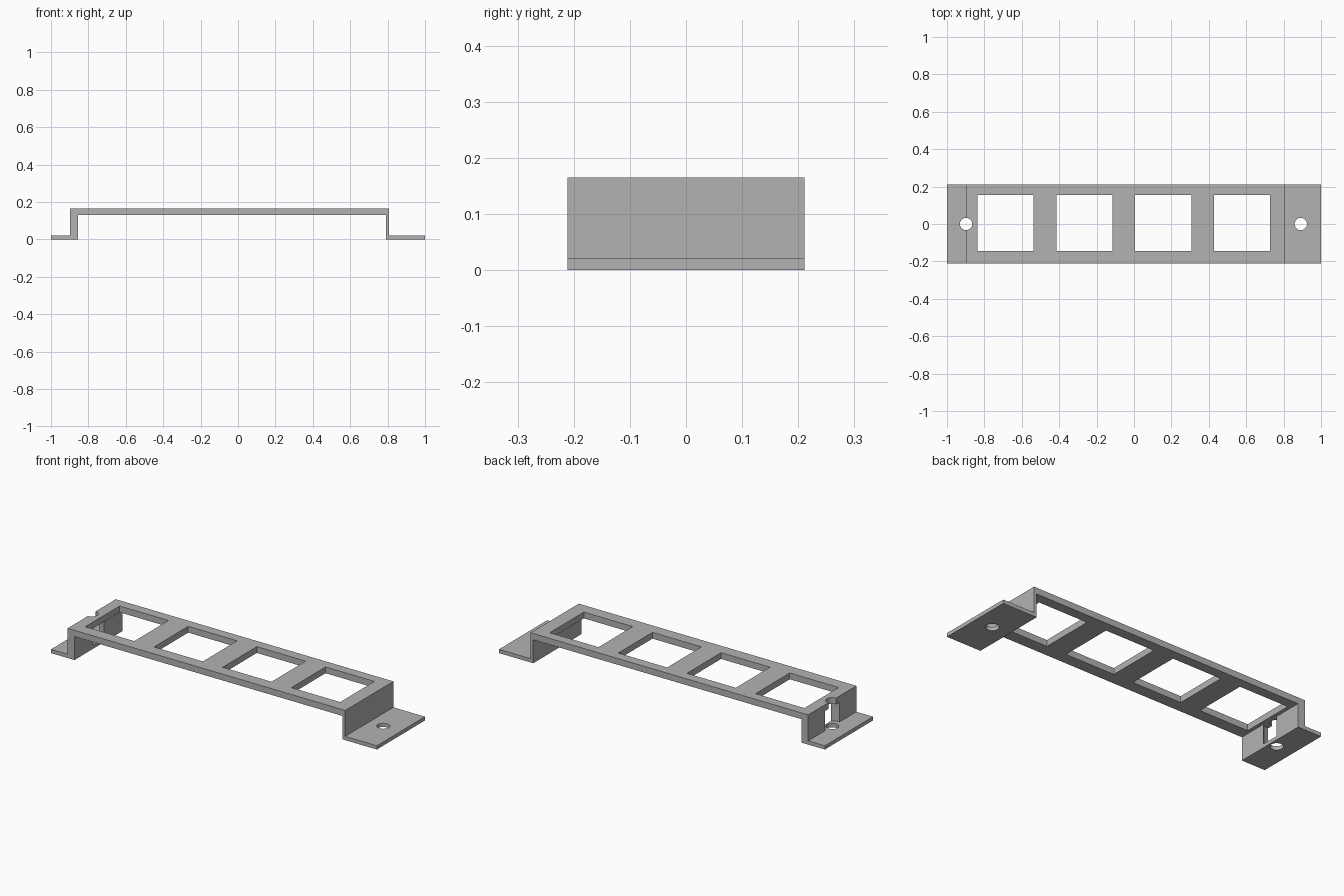
import bpy, bmesh
from mathutils import Matrix

cube = bpy.data.objects.get("Cube")
if cube:
    bpy.data.objects.remove(cube, do_unlink=True)

HALF_DEPTH = 0.211
TOP, UNDER, FLANGE = 0.165, 0.13, 0.021
WALL_X = -0.898

grey = bpy.data.materials.new("plain grey")
grey.use_nodes = True
colour = (0.45, 0.45, 0.45, 1)
grey.diffuse_color = colour
grey.node_tree.nodes["Principled BSDF"].inputs["Base Color"].default_value = colour


def make_object(name, bm):
    bmesh.ops.recalc_face_normals(bm, faces=bm.faces)
    mesh = bpy.data.meshes.new(name)
    bm.to_mesh(mesh)
    bm.free()
    mesh.materials.append(grey)
    obj = bpy.data.objects.new(name, mesh)
    bpy.context.collection.objects.link(obj)
    return obj


def box(name, x0, x1, y0, y1, z0, z1):
    bm = bmesh.new()
    place = Matrix.Translation(((x0 + x1) / 2, (y0 + y1) / 2, (z0 + z1) / 2))
    size = Matrix.Diagonal((x1 - x0, y1 - y0, z1 - z0, 1))
    bmesh.ops.create_cube(bm, size=1, matrix=place @ size)
    return make_object(name, bm)


def cylinder(name, x, radius, z0, z1):
    bm = bmesh.new()
    bmesh.ops.create_cone(bm, cap_ends=True, segments=32, radius1=radius, radius2=radius,
                          depth=z1 - z0, matrix=Matrix.Translation((x, 0, (z0 + z1) / 2)))
    return make_object(name, bm)


def cut(target, cutter):
    cutter.hide_render = True
    mod = target.modifiers.new("cut", "BOOLEAN")
    mod.operation, mod.solver, mod.object = "DIFFERENCE", "EXACT", cutter
    bpy.context.view_layer.objects.active = target
    bpy.ops.object.modifier_apply(modifier=mod.name)
    bpy.data.objects.remove(cutter, do_unlink=True)


# Bent bracket: side profile extruded through the depth
profile = [(-1, 0), (-0.856, 0), (-0.856, UNDER), (0.79, UNDER), (0.79, 0), (1, 0),
           (1, FLANGE), (0.806, FLANGE), (0.806, TOP), (WALL_X, TOP),
           (WALL_X, FLANGE), (-1, FLANGE)]
bm = bmesh.new()
face = bm.faces.new([bm.verts.new((x, -HALF_DEPTH, z)) for x, z in profile])
side = bmesh.ops.extrude_face_region(bm, geom=[face])
bmesh.ops.translate(bm, vec=(0, 2 * HALF_DEPTH, 0),
                    verts=[v for v in side["geom"] if isinstance(v, bmesh.types.BMVert)])
bracket = make_object("bracket", bm)

# Four square windows in the top plate
for i in range(4):
    x = -0.836 + 0.4213 * i
    cut(bracket, box("window_cutter", x, x + 0.3, -0.144, 0.156, 0.1, 0.2))

# Screw holes, and the screw head clearance through the left wall
cut(bracket, cylinder("left_hole_cutter", WALL_X, 0.033, -0.1, 0.3))
cut(bracket, cylinder("right_hole_cutter", 0.892, 0.033, -0.1, 0.1))
cut(bracket, cylinder("clearance_cutter", WALL_X, 0.065, FLANGE, UNDER))

# Keep edges crisp, round only the hole walls
bpy.ops.object.select_all(action="DESELECT")
bracket.select_set(True)
bpy.context.view_layer.objects.active = bracket
bpy.ops.object.shade_smooth_by_angle(angle=0.5)
